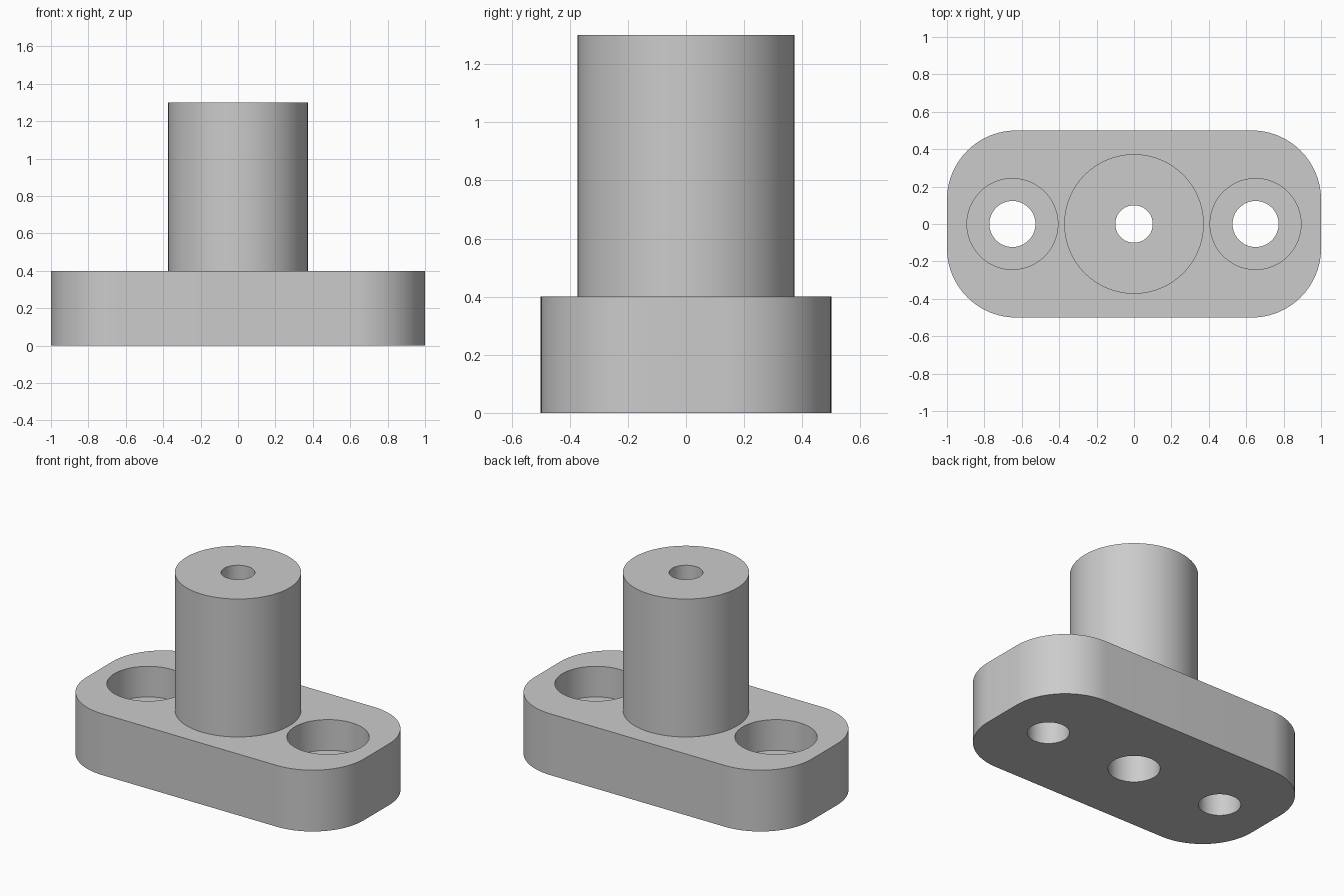
import bpy, bmesh, math

if "Cube" in bpy.data.objects:
    bpy.data.objects.remove(bpy.data.objects["Cube"])

grey = bpy.data.materials.new("plain grey")
grey.diffuse_color = (0.6, 0.6, 0.6, 1)
grey.use_nodes = True
grey.node_tree.nodes["Principled BSDF"].inputs["Base Color"].default_value = grey.diffuse_color


def prism(name, outline, z0, z1):
    """Extrude a closed xy outline from z0 to z1."""
    bm = bmesh.new()
    face = bm.faces.new([bm.verts.new((x, y, z0)) for x, y in outline])
    top = bmesh.ops.extrude_face_region(bm, geom=[face])["geom"]
    bmesh.ops.translate(bm, vec=(0, 0, z1 - z0),
                        verts=[v for v in top if isinstance(v, bmesh.types.BMVert)])
    bmesh.ops.recalc_face_normals(bm, faces=bm.faces)
    mesh = bpy.data.meshes.new(name)
    bm.to_mesh(mesh)
    bm.free()
    mesh.materials.append(grey)
    obj = bpy.data.objects.new(name, mesh)
    bpy.context.collection.objects.link(obj)
    return obj


def circle(cx, radius, n=96):
    return [(cx + radius * math.cos(2 * math.pi * i / n),
             radius * math.sin(2 * math.pi * i / n)) for i in range(n)]


def rounded_rectangle(hx, hy, r, steps=24):
    points = []
    for q, (sx, sy) in enumerate([(1, 1), (-1, 1), (-1, -1), (1, -1)]):
        for i in range(steps + 1):
            a = math.pi / 2 * (q + i / steps)
            points.append((sx * (hx - r) + r * math.cos(a),
                           sy * (hy - r) + r * math.sin(a)))
    return points


def combine(target, tool, operation):
    """Apply a boolean and discard the tool."""
    mod = target.modifiers.new("combine", 'BOOLEAN')
    mod.operation, mod.object, mod.solver = operation, tool, 'EXACT'
    bpy.context.view_layer.objects.active = target
    bpy.ops.object.modifier_apply(modifier=mod.name)
    bpy.data.objects.remove(tool)


# Flange plate with upright post
body = prism("flanged_post", rounded_rectangle(1.0, 0.5, 0.37), 0, 0.4)
combine(body, prism("post", circle(0, 0.373), 0.1, 1.3), 'UNION')

# Counterbored mounting holes on both sides
for side in (-1, 1):
    combine(body, prism("counterbore", circle(side * 0.65, 0.243), 0.2, 0.6), 'DIFFERENCE')
    combine(body, prism("bolt_hole", circle(side * 0.65, 0.123), -0.2, 0.3), 'DIFFERENCE')

# Central bore, wider at the bottom
combine(body, prism("wide_bore", circle(0, 0.152), -0.2, 0.4), 'DIFFERENCE')
combine(body, prism("narrow_bore", circle(0, 0.1), 0.3, 1.5), 'DIFFERENCE')

# Smooth curved walls, keep rims sharp
bpy.ops.object.select_all(action='DESELECT')
body.select_set(True)
bpy.context.view_layer.objects.active = body
bpy.ops.object.shade_smooth_by_angle(angle=math.radians(30))
